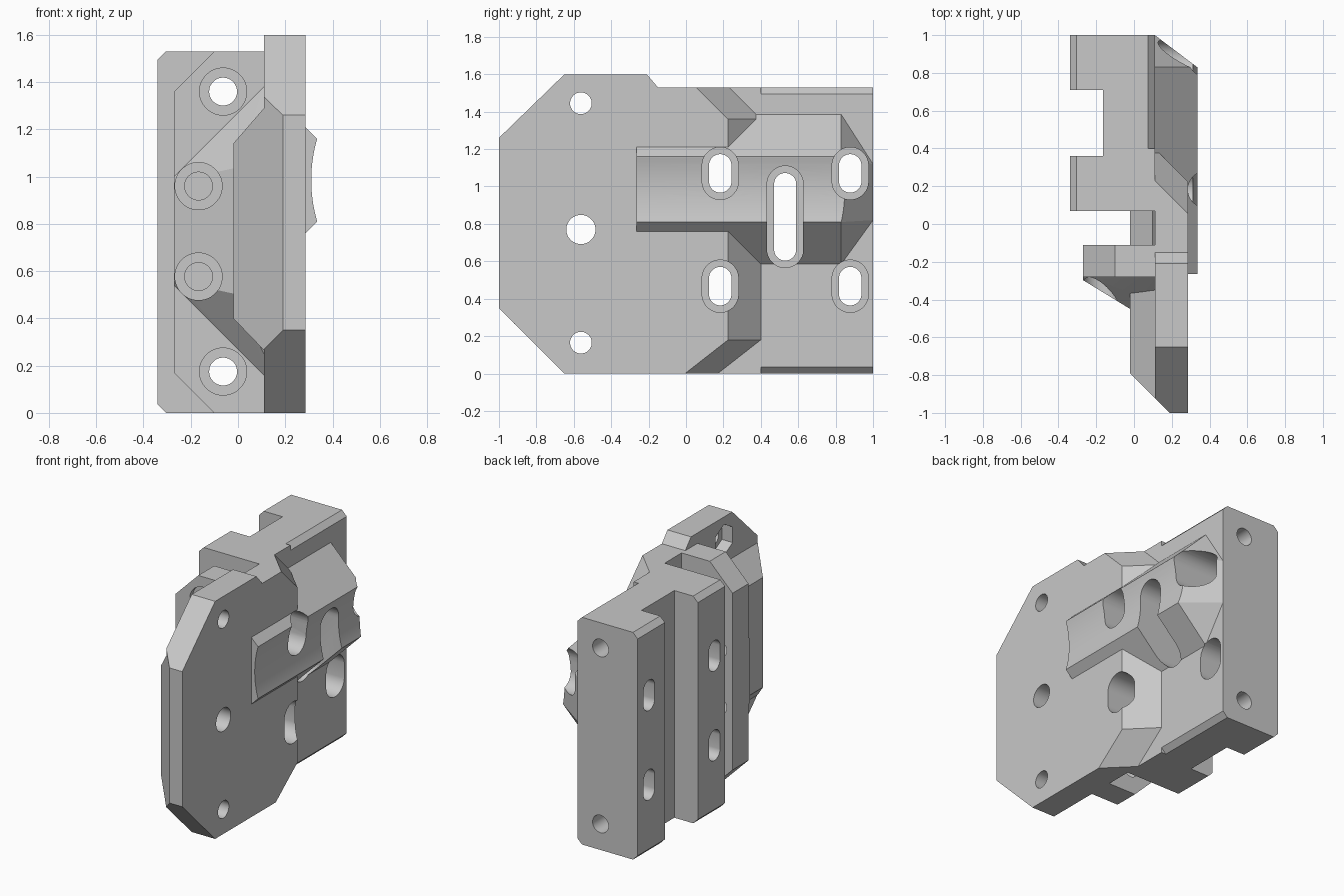
import bpy, bmesh
from math import pi, cos, sin

cube = bpy.data.objects.get("Cube")
if cube:
    bpy.data.objects.remove(cube, do_unlink=True)

grey = bpy.data.materials.new("matte_grey")
grey.use_nodes = True
colour = (0.58, 0.58, 0.58, 1)
grey.diffuse_color = colour
grey.node_tree.nodes["Principled BSDF"].inputs["Base Color"].default_value = colour


def hull(name, points):
    """Convex solid around the points."""
    bm = bmesh.new()
    for p in points:
        bm.verts.new(p)
    out = bmesh.ops.convex_hull(bm, input=bm.verts)
    loose = [v for v in out["geom_interior"] if isinstance(v, bmesh.types.BMVert)]
    bmesh.ops.delete(bm, geom=loose, context="VERTS")
    bmesh.ops.dissolve_limit(bm, angle_limit=0.002, verts=bm.verts, edges=bm.edges)
    bmesh.ops.recalc_face_normals(bm, faces=bm.faces)
    mesh = bpy.data.meshes.new(name)
    bm.to_mesh(mesh)
    bm.free()
    mesh.materials.append(grey)
    obj = bpy.data.objects.new(name, mesh)
    bpy.context.collection.objects.link(obj)
    return obj


def along_x(name, profile, x0, x1):
    """Extrude a (y, z) profile along x."""
    return hull(name, [(x, y, z) for x in (x0, x1) for y, z in profile])


def along_y(name, profile, y0, y1):
    """Extrude an (x, z) profile along y."""
    return hull(name, [(x, y, z) for y in (y0, y1) for x, z in profile])


def box(name, x0, x1, y0, y1, z0, z1):
    return along_x(name, [(y, z) for y in (y0, y1) for z in (z0, z1)], x0, x1)


def ring(a, b, r, n=40, stretch=0):
    """Circle, or upright slot outline when stretched."""
    pts = []
    for i in range(n):
        t = 2 * pi * (i + 0.5) / n
        s = sin(t)
        pts.append((a + r * cos(t), b + r * s + (stretch if s > 0 else -stretch)))
    return pts


def combine(target, other, operation):
    """Merge or cut the other solid, then discard it."""
    mod = target.modifiers.new("boolean", "BOOLEAN")
    mod.operation = operation
    mod.solver = "EXACT"
    mod.object = other
    bpy.context.view_layer.update()
    dg = bpy.context.evaluated_depsgraph_get()
    mesh = bpy.data.meshes.new_from_object(target.evaluated_get(dg))
    target.modifiers.clear()
    target.data = mesh
    bpy.data.objects.remove(other, do_unlink=True)


# Front plate with clipped corners and a raised top edge
bracket = along_x("mounting_bracket", [(-1, 0.35), (-0.65, 0), (0.2, 0), (0.2, 1.53),
                                       (-0.722, 1.53), (-1, 1.26)], 0.11, 0.285)
combine(bracket, along_x("plate_top", [(-0.722, 1.53), (-0.65, 1.6), (-0.21, 1.6), (-0.15, 1.53),
                                       (-0.2, 1.4), (-0.6, 1.4)], 0.11, 0.285), "UNION")

# Rear block with small bevels on its outer face
combine(bracket, along_y("rear_block", [(-0.34, 0.035), (-0.305, 0), (0.285, 0), (0.285, 1.53),
                                        (-0.305, 1.53), (-0.34, 1.495)], 0.07, 1), "UNION")
combine(bracket, box("rail_slot", -0.5, -0.165, 0.36, 0.71, -0.1, 1.7), "DIFFERENCE")

# Central rib
combine(bracket, along_y("rib", [(-0.02, 0.4), (0.11, 0.265), (0.11, 1.29), (-0.02, 1.14)],
                         -1, 0.1), "UNION")

# Full-height flange with clipped corners
combine(bracket, along_y("flange", [(-0.27, 0.17), (-0.1, 0), (0.12, 0), (0.12, 1.53),
                                    (-0.1, 1.53), (-0.27, 1.36)], -0.28, -0.11), "UNION")

# Tapered web from the flange to the rib
web = [(x, y, z) for y in (-0.2, -0.28) for x, z in
       ((-0.27, 1.0), (0.11, 1.38), (0.11, 0.16), (-0.27, 0.54))]
web += [(-0.27, -0.297, z) for z in (0.56, 0.98)]
web += [(-0.02, -0.45, z) for z in (0.505, 1.035)]
web += [(-0.02, -0.366, z) for z in (0.4, 1.14)]
web += [(0.11, -0.35, z) for z in (0.25, 1.29)]
combine(bracket, hull("web", web), "UNION")

# Slanted front edge
combine(bracket, hull("front_bevel", [(x, y, z) for z in (-0.1, 1.7) for x, y in
                                      ((0.39, -1.2), (-0.31, -0.5), (-0.31, -1.2))]), "DIFFERENCE")

# Recess on the outer side, its sloping wall turning forward at top and bottom
wall = [(-0.128, -0.1), (0.23, 0.18), (0.23, 1.36), (-0.01, 1.6)]
for low, high in zip(wall, wall[1:]):
    part = []
    for x, shift in ((0.11, 0.17), (0.4, -0.12)):
        for y, z in (low, high):
            part += [(x, y + shift, z), (x, 1.2, z)]
    combine(bracket, hull("recess", part), "DIFFERENCE")
for z, s in ((0, 1), (1.53, -1)):
    edge = [(0.075, z), (0.11, z + s * 0.035), (0.14, z + s * 0.035), (0.14, z - s * 0.05),
            (0.075, z - s * 0.05)]
    combine(bracket, along_y("recess_bevel", edge, 0.4, 1.1), "DIFFERENCE")

# Ridge with a hollow face and a tapered end
ridge = [(x, y, z) for y in (-0.265, 0.83) for x, z in
         ((0.11, 0.585), (0.335, 0.81), (0.335, 1.16), (0.11, 1.385))]
ridge += [(0.11, 1, 0.82), (0.11, 1, 1.12)]
ridge += [(0.09, y, z) for y in (-0.2, 0.9) for z in (0.75, 1.2)]
combine(bracket, hull("ridge", ridge), "UNION")
combine(bracket, along_y("ridge_hollow", ring(0.935, 0.985, 0.625, 128), -0.4, 1.1), "DIFFERENCE")

# Slotted screw holes with wide pockets
for y in (0.183, 0.878):
    for z in (1.07, 0.467):
        combine(bracket, along_x("slot", ring(y, z, 0.06, 40, 0.043), -0.5, 0.5), "DIFFERENCE")
        combine(bracket, along_x("pocket", ring(y, z, 0.097, 40, 0.043), -0.08, 0.5), "DIFFERENCE")
combine(bracket, along_x("middle_slot", ring(0.53, 0.838, 0.059, 40, 0.175), -0.3, 0.5), "DIFFERENCE")
combine(bracket, along_x("middle_pocket", ring(0.53, 0.838, 0.097, 40, 0.175), -0.03, 0.5), "DIFFERENCE")

# Plate holes, with nut pockets behind the outer two
for z, r in ((1.445, 0.058), (0.77, 0.078), (0.165, 0.058)):
    combine(bracket, along_x("plate_hole", ring(-0.562, z, r), -0.3, 0.5), "DIFFERENCE")
    if r < 0.07:
        combine(bracket, along_x("nut_pocket", ring(-0.562, z, 0.105, 6), 0, 0.19), "DIFFERENCE")

# Lengthwise screw holes through the rear block and the flange
for x, zs, end in ((-0.063, (1.36, 0.175), 1.1), (-0.167, (0.96, 0.577), 0)):
    for z in zs:
        combine(bracket, along_y("screw_hole", ring(x, z, 0.059), -0.6, end), "DIFFERENCE")
        combine(bracket, along_y("head_pocket", ring(x, z, 0.1), -0.6, -0.25), "DIFFERENCE")

bpy.context.view_layer.objects.active = bracket
bracket.select_set(True)
bpy.ops.object.shade_smooth_by_angle(angle=0.5)
